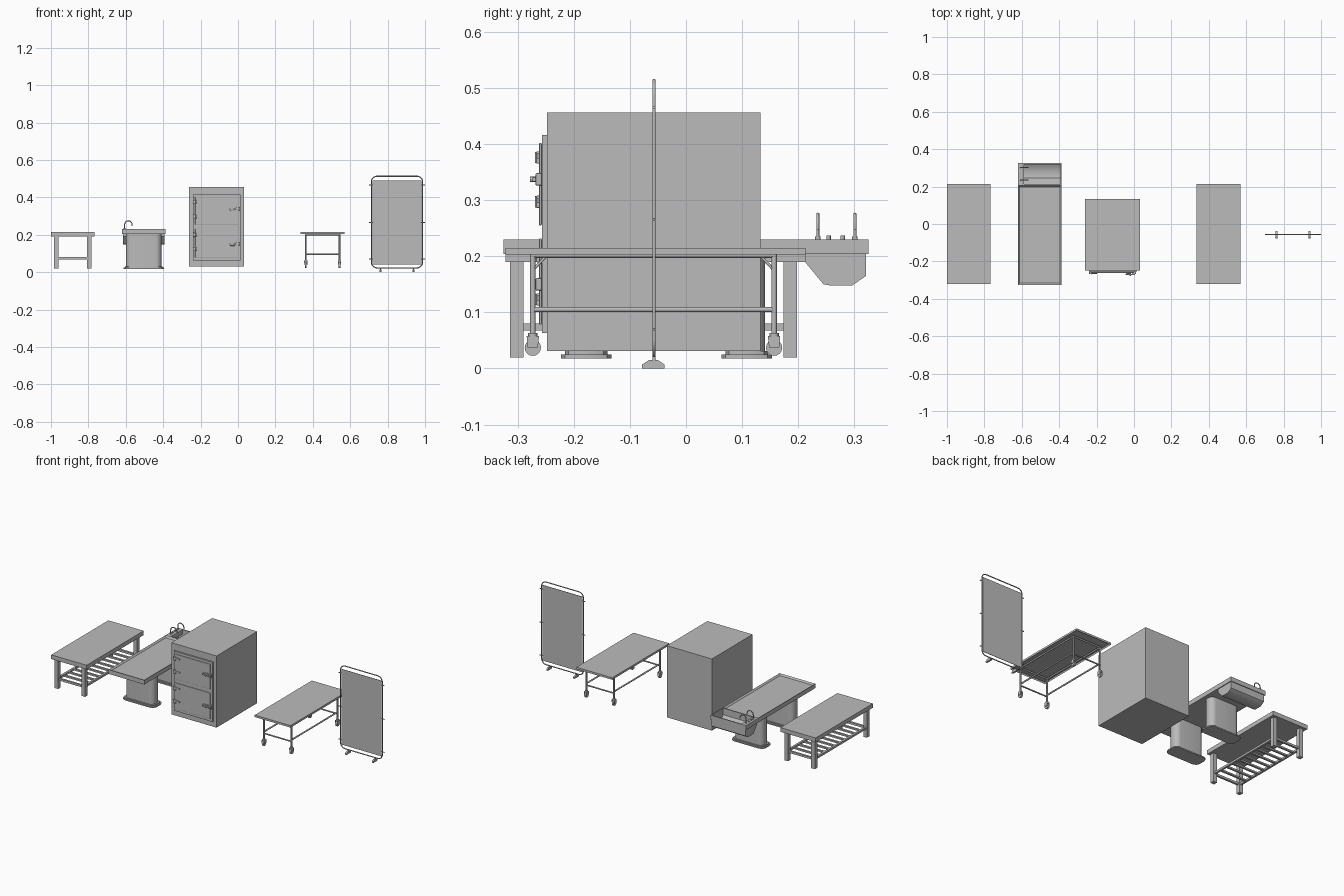
import bpy, bmesh, math
from mathutils import Vector

cube = bpy.data.objects.get("Cube")
if cube:
    bpy.data.objects.remove(cube, do_unlink=True)

steel = bpy.data.materials.new("plain grey")
steel.use_nodes = True
steel.diffuse_color = (0.5, 0.5, 0.5, 1)
steel.node_tree.nodes["Principled BSDF"].inputs["Base Color"].default_value = (0.5, 0.5, 0.5, 1)


def finish(name, bm, smooth=False):
    bmesh.ops.recalc_face_normals(bm, faces=bm.faces)
    mesh = bpy.data.meshes.new(name)
    bm.to_mesh(mesh)
    bm.free()
    mesh.materials.append(steel)
    obj = bpy.data.objects.new(name, mesh)
    bpy.context.collection.objects.link(obj)
    if smooth:
        bpy.ops.object.select_all(action='DESELECT')
        obj.select_set(True)
        bpy.context.view_layer.objects.active = obj
        bpy.ops.object.shade_smooth_by_angle(angle=math.radians(35))
    return obj


def box_mesh(x, y, z):
    bm = bmesh.new()
    bmesh.ops.create_cube(bm, size=1)
    for v in bm.verts:
        v.co = [a[0] if c < 0 else a[1] for a, c in zip((x, y, z), v.co)]
    return bm


def box(name, x, y, z, bevel=0):
    bm = box_mesh(x, y, z)
    if bevel:
        bmesh.ops.bevel(bm, geom=bm.edges[:], offset=bevel, segments=2, affect='EDGES', profile=0.5)
    return finish(name, bm)


def tray(name, x, y, z, rim, depth, down=False):
    """Box whose top (or underside) is inset and pushed in."""
    bm = box_mesh(x, y, z)
    bm.normal_update()
    sign = -1 if down else 1
    face = max(bm.faces, key=lambda f: sign * f.calc_center_median().z)
    bmesh.ops.inset_region(bm, faces=[face], thickness=rim)
    for v in face.verts:
        v.co.z -= sign * depth
    return finish(name, bm)


def pillar(name, x, y, z, radius, segments):
    """Upright block with rounded vertical corners."""
    bm = box_mesh(x, y, z)
    uprights = [e for e in bm.edges if abs(e.verts[0].co.z - e.verts[1].co.z) > 1e-4]
    bmesh.ops.bevel(bm, geom=uprights, offset=radius, segments=segments, affect='EDGES', profile=0.5)
    return finish(name, bm, segments > 1)


def prism(name, profile, x0, x1, open_top=False):
    """Profile in y and z, extruded along x."""
    bm = bmesh.new()
    a, b = [[bm.verts.new((x, y, z)) for y, z in profile] for x in (x0, x1)]
    n = len(profile)
    for i in range(n - 1 if open_top else n):
        j = (i + 1) % n
        bm.faces.new((a[i], a[j], b[j], b[i]))
    bm.faces.new(a)
    bm.faces.new(b[::-1])
    return finish(name, bm, True)


def rod(name, p, q, r, sides=12):
    p, q = Vector(p), Vector(q)
    bm = bmesh.new()
    bmesh.ops.create_cone(bm, cap_ends=True, segments=sides, radius1=r, radius2=r, depth=(q - p).length)
    turn = (q - p).to_track_quat('Z', 'Y')
    for v in bm.verts:
        v.co = turn @ v.co + (p + q) / 2
    return finish(name, bm, True)


def tube(name, points, r, cyclic=False):
    curve = bpy.data.curves.new(name, 'CURVE')
    curve.dimensions = '3D'
    curve.bevel_depth = r
    curve.bevel_resolution = 2
    curve.use_fill_caps = True
    spline = curve.splines.new('POLY')
    spline.points.add(len(points) - 1)
    for pt, co in zip(spline.points, points):
        pt.co = (*co, 1)
    spline.use_cyclic_u = cyclic
    curve.materials.append(steel)
    obj = bpy.data.objects.new(name, curve)
    bpy.context.collection.objects.link(obj)


# Slatted bench on the far right side
box("bench_top", (-1, -0.768), (-0.322, 0.213), (0.19, 0.215))
for x in (-0.972, -0.796):
    for y in (-0.302, 0.186):
        box("bench_leg", (x - 0.012, x + 0.012), (y - 0.012, y + 0.012), (0.02, 0.19))
    box("bench_side_rail", (x - 0.006, x + 0.006), (-0.29, 0.174), (0.068, 0.08))
for y in (-0.302, 0.186):
    box("bench_end_rail", (-0.96, -0.808), (y - 0.006, y + 0.006), (0.068, 0.08))
for i in range(9):
    y = -0.25 + i * 0.048
    box("bench_slat", (-0.966, -0.802), (y - 0.006, y + 0.006), (0.07, 0.079))

# Pedestal table with a sink
tray("wash_table_top", (-0.621, -0.387), (-0.325, 0.207), (0.204, 0.23), 0.012, 0.009)
for y in (-0.178, 0.108):
    pillar("pedestal", (-0.598, -0.41), (y - 0.033, y + 0.033), (0.03, 0.204), 0.03, 6)
    pillar("pedestal_foot", (-0.612, -0.396), (y - 0.045, y + 0.045), (0.018, 0.025), 0.026, 2)
    pillar("pedestal_step", (-0.605, -0.403), (y - 0.038, y + 0.038), (0.025, 0.031), 0.024, 2)
box("sink_deck", (-0.621, -0.588), (0.207, 0.325), (0.204, 0.23))
box("sink_rim_left", (-0.393, -0.387), (0.207, 0.325), (0.204, 0.23))
for y in (0.207, 0.319):
    box("sink_rim", (-0.588, -0.393), (y, y + 0.006), (0.204, 0.23))
prism("sink_basin", [(0.212, 0.205), (0.212, 0.19), (0.245, 0.15), (0.257, 0.148),
                     (0.296, 0.148), (0.321, 0.165), (0.321, 0.205)], -0.614, -0.392, True)
for y in (0.235, 0.301):
    arc = [(-0.586 - 0.02 * math.cos(math.pi * i / 10), y, 0.255 + 0.02 * math.sin(math.pi * i / 10))
           for i in range(11)]
    tube("tap_spout", [(-0.606, y, 0.23)] + arc + [(-0.566, y, 0.248)], 0.0028)
    rod("tap_collar", (-0.606, y, 0.23), (-0.606, y, 0.235), 0.005)
for y in (0.254, 0.279):
    rod("tap_knob", (-0.606, y, 0.23), (-0.606, y, 0.237), 0.004)

# Two-door cold cabinet
box("cabinet_body", (-0.263, 0.033), (-0.248, 0.133), (0.031, 0.456))
box("cabinet_door_frame", (-0.241, 0.013), (-0.257, -0.248), (0.063, 0.416))
for z0, z1, latch in ((0.255, 0.402, 0.337), (0.078, 0.232, 0.15)):
    box("cabinet_door", (-0.229, 0.001), (-0.262, -0.257), (z0, z1), 0.002)
    box("latch_plate", (-0.042, -0.016), (-0.266, -0.262), (latch - 0.009, latch + 0.009), 0.001)
    box("latch_keeper", (-0.01, 0.011), (-0.268, -0.257), (latch - 0.011, latch + 0.011), 0.002)
    box("latch_handle", (-0.045, 0.006), (-0.274, -0.267), (latch - 0.004, latch + 0.004), 0.001)
    rod("latch_pivot", (-0.02, -0.262, latch), (-0.02, -0.278, latch), 0.005)
for z in (0.376, 0.297, 0.2, 0.123):
    box("hinge_leaf", (-0.24, -0.223), (-0.267, -0.257), (z - 0.011, z + 0.011), 0.002)
    box("hinge_strap", (-0.226, -0.197), (-0.266, -0.262), (z - 0.002, z + 0.007), 0.001)
    rod("hinge_pin", (-0.228, -0.266, z - 0.01), (-0.228, -0.266, z + 0.01), 0.003)

# Wheeled trolley
tray("trolley_top", (0.335, 0.57), (-0.322, 0.213), (0.203, 0.215), 0.006, 0.008, True)
legs_x, legs_y = (0.362, 0.543), (-0.273, 0.157)
for x in legs_x:
    rod("trolley_lower_rail", (x, legs_y[0], 0.105), (x, legs_y[1], 0.105), 0.0045)
    rod("trolley_upper_rail", (x, legs_y[0], 0.202), (x, legs_y[1], 0.202), 0.005)
    for y in legs_y:
        inward = 1 if y < 0 else -1
        rod("trolley_leg", (x, y, 0.058), (x, y, 0.205), 0.0048)
        rod("trolley_brace", (x, y, 0.175), (x, y + inward * 0.027, 0.204), 0.0025)
        rod("caster_stem", (x, y, 0.052), (x, y, 0.063), 0.0085)
        for side in (-1, 1):
            prism("caster_fork", [(y - 0.011, 0.058), (y + 0.011, 0.058), (y + 0.009, 0.037),
                                  (y - 0.009, 0.037)], x + side * 0.0055, x + side * 0.0085)
        rod("caster_wheel", (x - 0.005, y, 0.037), (x + 0.005, y, 0.037), 0.0145, 16)
for y in legs_y:
    rod("trolley_end_rail", (legs_x[0], y, 0.095), (legs_x[1], y, 0.095), 0.004)
    rod("trolley_top_end_rail", (legs_x[0], y, 0.202), (legs_x[1], y, 0.202), 0.005)

# Folding screen: rounded tube frame, panel, studs and feet
yc, radius = -0.057, 0.03
outline = []
for k, (cx, cz) in enumerate(((0.957, 0.483), (0.743, 0.483), (0.743, 0.053), (0.957, 0.053))):
    for i in range(7):
        a = math.pi / 2 * (k + i / 6)
        outline.append((cx + radius * math.cos(a), yc, cz + radius * math.sin(a)))
tube("screen_frame", outline, 0.003, True)
box("screen_panel", (0.719, 0.981), (yc - 0.001, yc + 0.001), (0.042, 0.49))
for z in (0.465, 0.266, 0.07):
    rod("screen_stud_right", (0.701, yc, z), (0.721, yc, z), 0.0025, 8)
    rod("screen_stud_left", (0.979, yc, z), (1.0, yc, z), 0.0025, 8)
for x in (0.762, 0.938):
    prism("screen_foot", [(yc - 0.021, 0), (yc + 0.019, 0), (yc + 0.019, 0.007), (yc + 0.007, 0.015),
                          (yc - 0.009, 0.015), (yc - 0.021, 0.007)], x - 0.005, x + 0.005)
    rod("screen_post", (x, yc, 0.012), (x, yc, 0.025), 0.003)
